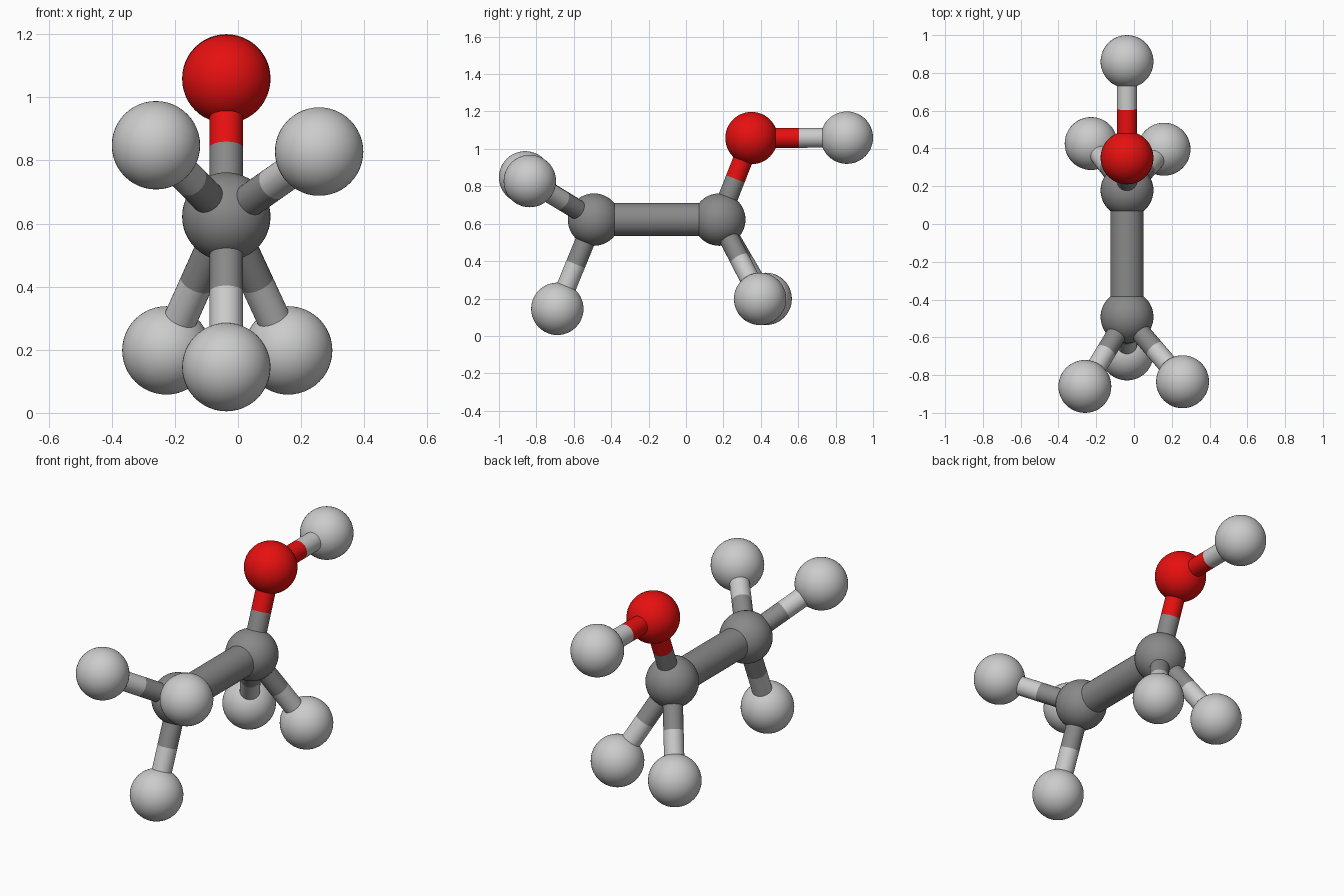
import bpy
from mathutils import Vector

if "Cube" in bpy.data.objects:
    bpy.data.objects.remove(bpy.data.objects["Cube"])

ATOM_R = 0.14
BOND_R = 0.053
CC_BOND_R = 0.088


def material(name, rgb):
    m = bpy.data.materials.new(name)
    m.diffuse_color = (*rgb, 1)
    m.use_nodes = True
    m.node_tree.nodes["Principled BSDF"].inputs["Base Color"].default_value = m.diffuse_color
    return m


MATS = {
    "carbon": material("dark_grey", (0.25, 0.25, 0.25)),
    "hydrogen": material("light_grey", (0.6, 0.6, 0.6)),
    "oxygen": material("red", (0.8, 0.005, 0.005)),
}

# Atom name -> (element, centre)
ATOMS = {
    "carbon_front": ("carbon", (-0.037, -0.492, 0.622)),
    "carbon_back": ("carbon", (-0.037, 0.178, 0.622)),
    "oxygen": ("oxygen", (-0.037, 0.35, 1.058)),
    "hydrogen_on_oxygen": ("hydrogen", (-0.037, 0.86, 1.06)),
    "hydrogen_front_left": ("hydrogen", (-0.26, -0.86, 0.848)),
    "hydrogen_front_right": ("hydrogen", (0.257, -0.835, 0.828)),
    "hydrogen_front_low": ("hydrogen", (-0.037, -0.688, 0.145)),
    "hydrogen_back_left": ("hydrogen", (-0.227, 0.426, 0.198)),
    "hydrogen_back_right": ("hydrogen", (0.159, 0.396, 0.198)),
}

BONDS = [
    ("carbon_front", "carbon_back"),
    ("carbon_back", "oxygen"),
    ("oxygen", "hydrogen_on_oxygen"),
    ("carbon_front", "hydrogen_front_left"),
    ("carbon_front", "hydrogen_front_right"),
    ("carbon_front", "hydrogen_front_low"),
    ("carbon_back", "hydrogen_back_left"),
    ("carbon_back", "hydrogen_back_right"),
]


def finish(name, element):
    ob = bpy.context.object
    ob.name = name
    ob.data.materials.append(MATS[element])
    bpy.ops.object.shade_smooth_by_angle()


def rod(name, a, b, radius, element):
    d = b - a
    bpy.ops.mesh.primitive_cylinder_add(
        vertices=32, radius=radius, depth=d.length, location=(a + b) / 2,
        rotation=d.to_track_quat("Z", "Y").to_euler())
    finish(name, element)


# Atoms: smooth balls
for name, (element, pos) in ATOMS.items():
    bpy.ops.mesh.primitive_uv_sphere_add(
        segments=48, ring_count=24, radius=ATOM_R, location=pos)
    finish(name, element)

# Bonds: each half takes the colour of its atom
for n1, n2 in BONDS:
    (e1, p1), (e2, p2) = ATOMS[n1], ATOMS[n2]
    a, b = Vector(p1), Vector(p2)
    if e1 == e2:
        rod("carbon_bond", a, b, CC_BOND_R, e1)
    else:
        mid = (a + b) / 2
        rod("bond_half_" + n1, a, mid, BOND_R, e1)
        rod("bond_half_" + n2, mid, b, BOND_R, e2)
